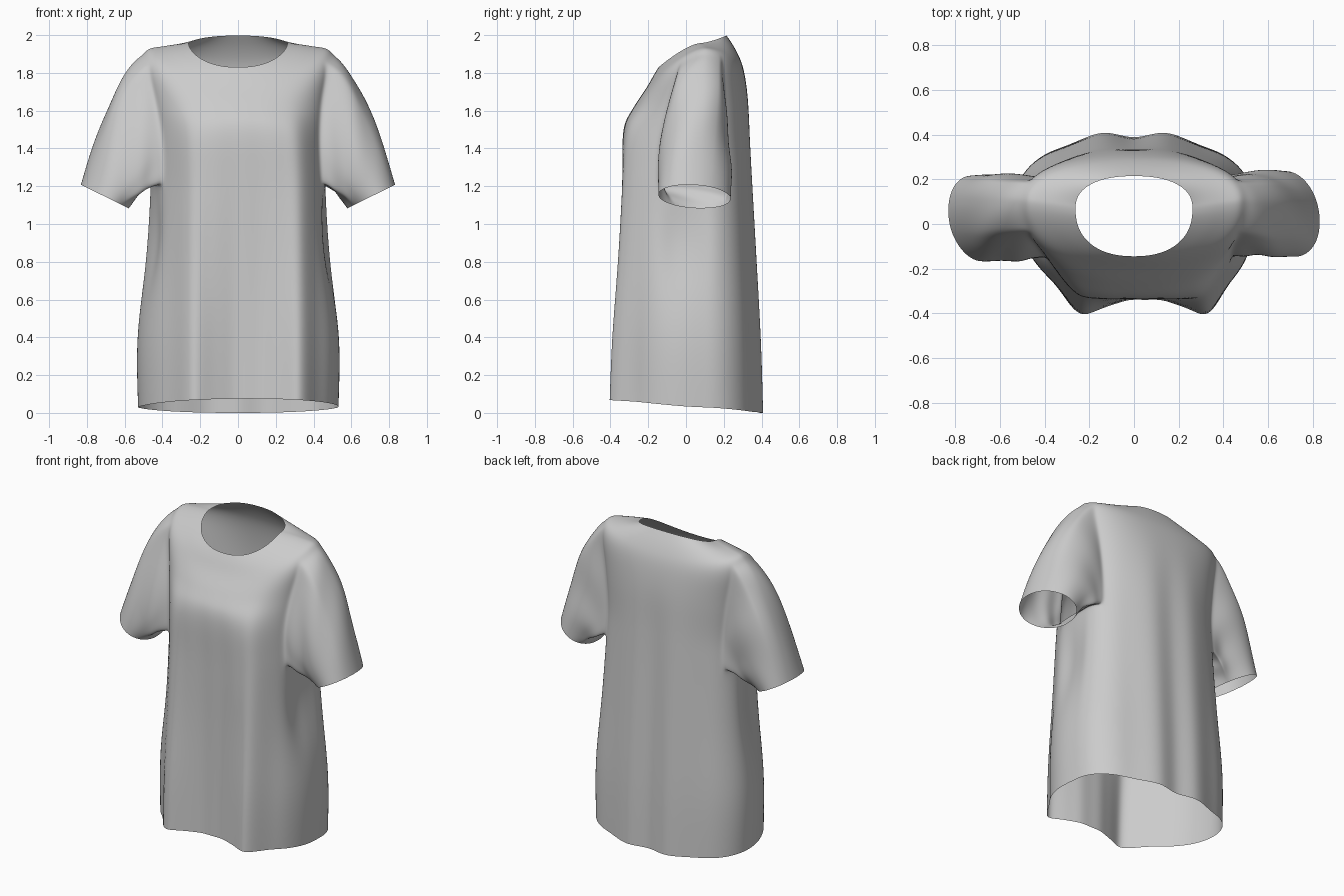
import bpy, bmesh
from math import sin, cos, pi, exp, atan2
from mathutils import Vector

cube = bpy.data.objects.get("Cube")
if cube:
    bpy.data.objects.remove(cube)

cloth = bpy.data.materials.new("light grey cloth")
cloth.use_nodes = True
grey = (0.6, 0.6, 0.6, 1)
cloth.diffuse_color = grey
cloth.node_tree.nodes["Principled BSDF"].inputs["Base Color"].default_value = grey

COLS, SUB = 64, 3
# height at front, side, back; half width; y at front, side, back; fold depth
LEVELS = [
    (.075, .03, .0, .53, -.365, .08, .4, 1),
    (.4, .38, .37, .535, -.358, .08, .39, .9),
    (.8, .8, .8, .495, -.35, .08, .37, .7),
    (1.2, 1.22, 1.2, .465, -.347, .08, .35, .5),
    (1.49, 1.42, 1.42, .455, -.343, .08, .34, .35),
    (1.61, 1.66, 1.65, .475, -.285, .09, .33, .1),
    (1.72, 1.9, 1.82, .5, -.21, .1, .305, 0),
    (1.79, 1.94, 1.92, .4, -.17, .09, .265, 0),
    (1.83, 1.957, 1.998, .262, -.145, .07, .215, 0),
]
LOW, HIGH, REACH = SUB * 3, SUB * 6, COLS // 12


def spline(a, b, c, d, t):
    return b + t * (c - a + t * (2*a - 5*b + 4*c - d + t * (3*(b - c) + d - a))) / 2


def level_at(row):
    k = min(row // SUB, len(LEVELS) - 2)
    t = row / SUB - k
    pick = [LEVELS[max(0, min(len(LEVELS) - 1, k + o))] for o in (-1, 0, 1, 2)]
    return [spline(*p, t) for p in zip(*pick)]


def power(v, p):
    return abs(v) ** p * (1 if v >= 0 else -1)


def bump(v, centre, width):
    return exp(-((v - centre) / width) ** 2)


def body_point(i, row):
    zf, zs, zb, w, yf, ys, yb, fold = level_at(row)
    a = 2 * pi * i / COLS
    # the armhole narrows towards the shoulder
    a += .13 * sin(2 * a) * max(0, min(1, (row - LOW) / (HIGH - LOW)))
    s, c = sin(a), cos(a)
    front, back = max(c, 0), max(-c, 0)
    x = w * power(s, .88)
    y = ys + (yf - ys) * power(front, .85) + (yb - ys) * power(back, .85)
    z = zs + (zf - zs) * front ** 1.2 + (zb - zs) * back ** 1.3
    # side tuck below the armpit
    x *= 1 - .09 * bump(z, .92, .25) * bump(c, .22, .22)
    # draped folds: hanging from the chest in front, two soft ridges behind
    if c > 0:
        y -= fold * (.09 * bump(abs(x), .28, .09) - .03 * bump(x, 0, .12))
        y -= fold * .006 * cos(x * 42) * front
        x += .05 * front * min(1, fold * 2)
    else:
        y += fold * (.018 * bump(abs(x), .14, .08) - .018 * bump(x, 0, .07)
                     - .008 * bump(abs(x), .31, .07))
    return Vector((x, y, z))


bm = bmesh.new()
rows = SUB * (len(LEVELS) - 1) + 1
grid = [[bm.verts.new(body_point(i, r)) for i in range(COLS)] for r in range(rows)]

# Body, leaving an armhole on each side
sides = (COLS // 4, 3 * COLS // 4)
for r in range(rows - 1):
    for i in range(COLS):
        hole = LOW <= r < HIGH and any(m - REACH <= i < m + REACH for m in sides)
        if not hole:
            j = (i + 1) % COLS
            bm.faces.new((grid[r][i], grid[r][j], grid[r + 1][j], grid[r + 1][i]))


# Sleeves, swept from the armhole edge to a tilted oval cuff
def sleeve(mid, side, steps=9):
    a, b = mid - REACH, mid + REACH
    loop = [grid[LOW][i] for i in range(a, b)] + [grid[r][b] for r in range(LOW, HIGH)]
    loop += [grid[HIGH][i] for i in range(b, a, -1)] + [grid[r][a] for r in range(HIGH, LOW, -1)]
    ys, zs = [v.co.y for v in loop], [v.co.z for v in loop]
    cy, cz = (max(ys) + min(ys)) / 2, (max(zs) + min(zs)) / 2
    hy, hz = (max(ys) - min(ys)) / 2, (max(zs) - min(zs)) / 2
    starts = [v.co.copy() for v in loop]
    rings = [loop]
    for k in range(1, steps + 1):
        t, ring = k / steps, []
        for p in starts:
            ang = atan2((p.y - cy) / hy, (p.z - cz) / hz)
            up, out = cos(ang), sin(ang)
            end = Vector((side * (.704 + .128 * up),
                          .035 + .01 * side + .19 * out - .035 * side * up,
                          1.145 + .063 * up))
            ctrl = (p + end) / 2
            ctrl.z += .03 + .23 * max(0, .3 + up) / 1.3
            ctrl.y += .03 * out
            q = p * (1 - t) ** 2 + ctrl * 2 * t * (1 - t) + end * t * t
            # slanted creases fading towards the seam and cuff
            crease = .006 * sin(pi * t) * sin(4 * ang + 9 * t + side)
            q += Vector((side * up, out, .4 * up)) * crease
            ring.append(bm.verts.new(q))
        rings.append(ring)
    n = len(loop)
    for near, far in zip(rings, rings[1:]):
        for j in range(n):
            h = (j + 1) % n
            bm.faces.new((near[j], near[h], far[h], far[j]))


sleeve(sides[0], 1)
sleeve(sides[1], -1)

mesh = bpy.data.meshes.new("short_sleeved_shirt")
bm.to_mesh(mesh)
bm.free()
mesh.materials.append(cloth)
mesh.shade_smooth()
shirt = bpy.data.objects.new("short_sleeved_shirt", mesh)
bpy.context.collection.objects.link(shirt)
smooth = shirt.modifiers.new("soft cloth", 'SUBSURF')
smooth.levels = smooth.render_levels = 2
